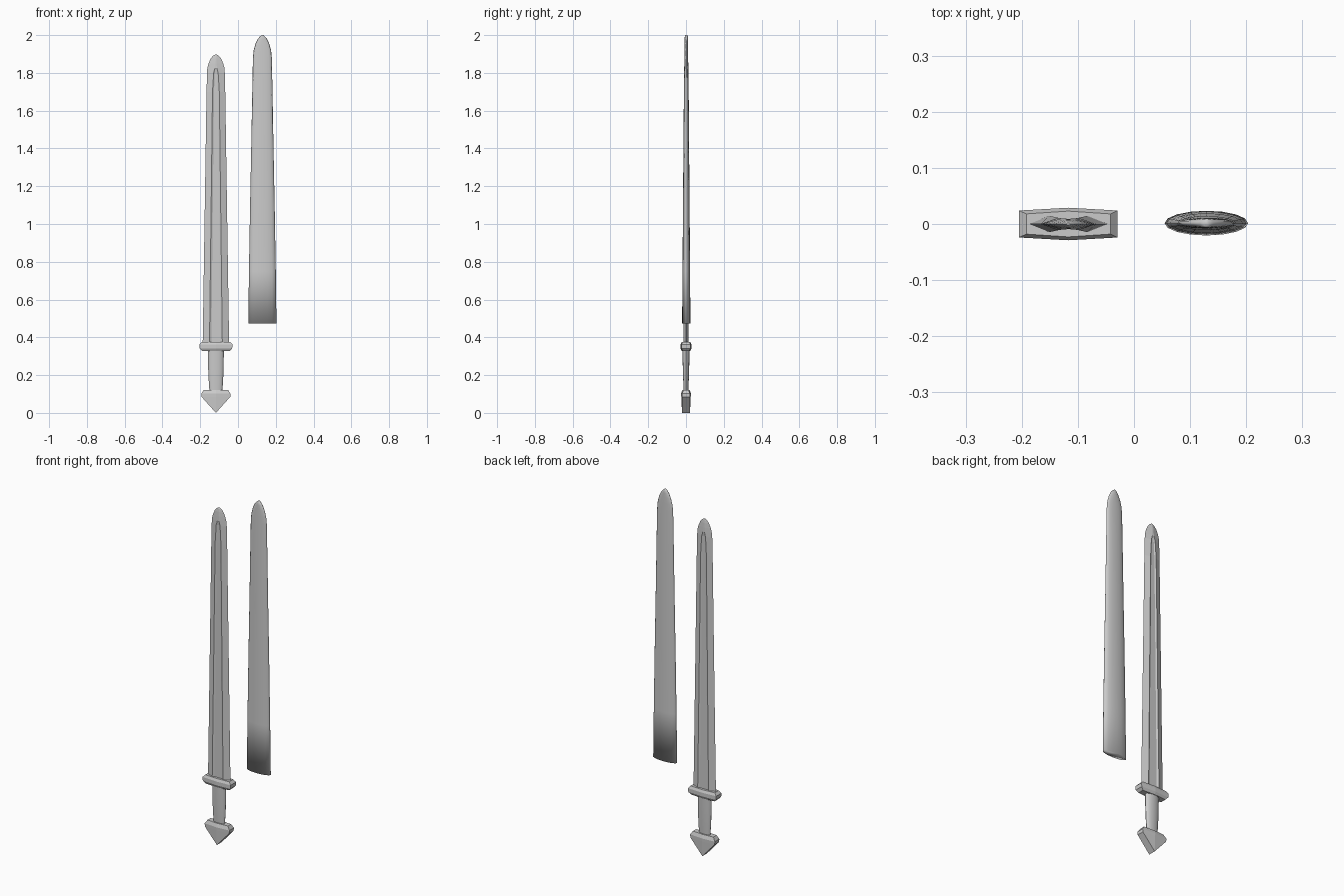
import bpy, bmesh, math

if "Cube" in bpy.data.objects:
    bpy.data.objects.remove(bpy.data.objects["Cube"])


def loft(name, rings, x=0.0, y=0.0, smooth=None):
    """Skin a list of (z, [(x, y), ...]) rings, capped at both ends."""
    bm = bmesh.new()
    loops = [[bm.verts.new((px + x, py + y, z)) for px, py in pts] for z, pts in rings]
    n = len(loops[0])
    for a, b in zip(loops, loops[1:]):
        for i in range(n):
            j = (i + 1) % n
            bm.faces.new((a[i], a[j], b[j], b[i]))
    bm.faces.new(loops[0][::-1])
    bm.faces.new(loops[-1])
    bmesh.ops.remove_doubles(bm, verts=bm.verts, dist=0.0001)
    bmesh.ops.recalc_face_normals(bm, faces=bm.faces)
    mesh = bpy.data.meshes.new(name)
    bm.to_mesh(mesh)
    bm.free()
    obj = bpy.data.objects.new(name, mesh)
    bpy.context.collection.objects.link(obj)
    if smooth:
        bpy.ops.object.select_all(action='DESELECT')
        obj.select_set(True)
        bpy.context.view_layer.objects.active = obj
        if smooth == 'ALL':
            bpy.ops.object.shade_smooth()
        else:
            bpy.ops.object.shade_smooth_by_angle(angle=math.radians(smooth))
    return obj


def oval(hx, hy, n=16):
    return [(hx * math.cos(2 * math.pi * i / n), hy * math.sin(2 * math.pi * i / n))
            for i in range(n)]


def bowed_bar(hx, y_end, y_mid):
    # Six-sided plan, widest in the middle
    return [(hx, -y_end), (hx, y_end), (0, y_mid), (-hx, y_end), (-hx, -y_end), (0, -y_mid)]


def blade_section(w, r, t, f, c):
    # Sharp edges, two ridges and a sunken fuller on each face
    top = [(w, 0), (r, t), (f, c), (-f, c), (-r, t)]
    return top + [(-px, -py) for px, py in top]


SX = -0.117

# Blade: edge half width, ridge, thickness, fuller floor, fuller depth
loft("blade", [(z, blade_section(*s)) for z, s in [
    (0.36, (0.070, 0.034, 0.0145, 0.024, 0.009)),
    (1.70, (0.0495, 0.018, 0.011, 0.010, 0.007)),
    (1.80, (0.047, 0.012, 0.0100, 0.006, 0.0065)),
    (1.825, (0.0455, 0.005, 0.0095, 0.002, 0.0092)),
    (1.85, (0.039, 0.004, 0.008, 0.002, 0.0080)),
    (1.875, (0.028, 0.003, 0.006, 0.0015, 0.0060)),
    (1.89, (0.016, 0.002, 0.004, 0.001, 0.0040)),
    (1.897, (0.004, 0.001, 0.002, 0.0005, 0.0020)),
]], SX)

# Crossguard
loft("crossguard", [(z, bowed_bar(*s)) for z, s in [
    (0.327, (0.073, 0.017, 0.022)),
    (0.341, (0.086, 0.024, 0.029)),
    (0.362, (0.088, 0.024, 0.029)),
    (0.376, (0.075, 0.018, 0.023)),
]], SX)

# Grip
loft("grip", [(z, oval(*s)) for z, s in [
    (0.11, (0.034, 0.012)),
    (0.17, (0.038, 0.0145)),
    (0.24, (0.041, 0.017)),
    (0.335, (0.042, 0.019)),
]], SX, smooth=40)

# Pommel, narrowing to a ridge at the bottom
loft("pommel", [(z, bowed_bar(*s)) for z, s in [
    (0.0, (0.0, 0.021, 0.021)),
    (0.085, (0.076, 0.020, 0.025)),
    (0.102, (0.077, 0.020, 0.026)),
    (0.122, (0.064, 0.014, 0.019)),
]], SX)

# Scabbard with rounded tip
loft("scabbard", [(z, oval(*s)) for z, s in [
    (0.472, (0.0745, 0.022)),
    (0.75, (0.071, 0.020)),
    (1.10, (0.065, 0.0175)),
    (1.40, (0.059, 0.015)),
    (1.73, (0.053, 0.0125)),
    (1.88, (0.050, 0.010)),
    (1.92, (0.046, 0.0095)),
    (1.955, (0.036, 0.009)),
    (1.98, (0.024, 0.0085)),
    (1.994, (0.012, 0.008)),
    (2.0, (0.004, 0.006)),
]], 0.129, 0.0015, smooth='ALL')
